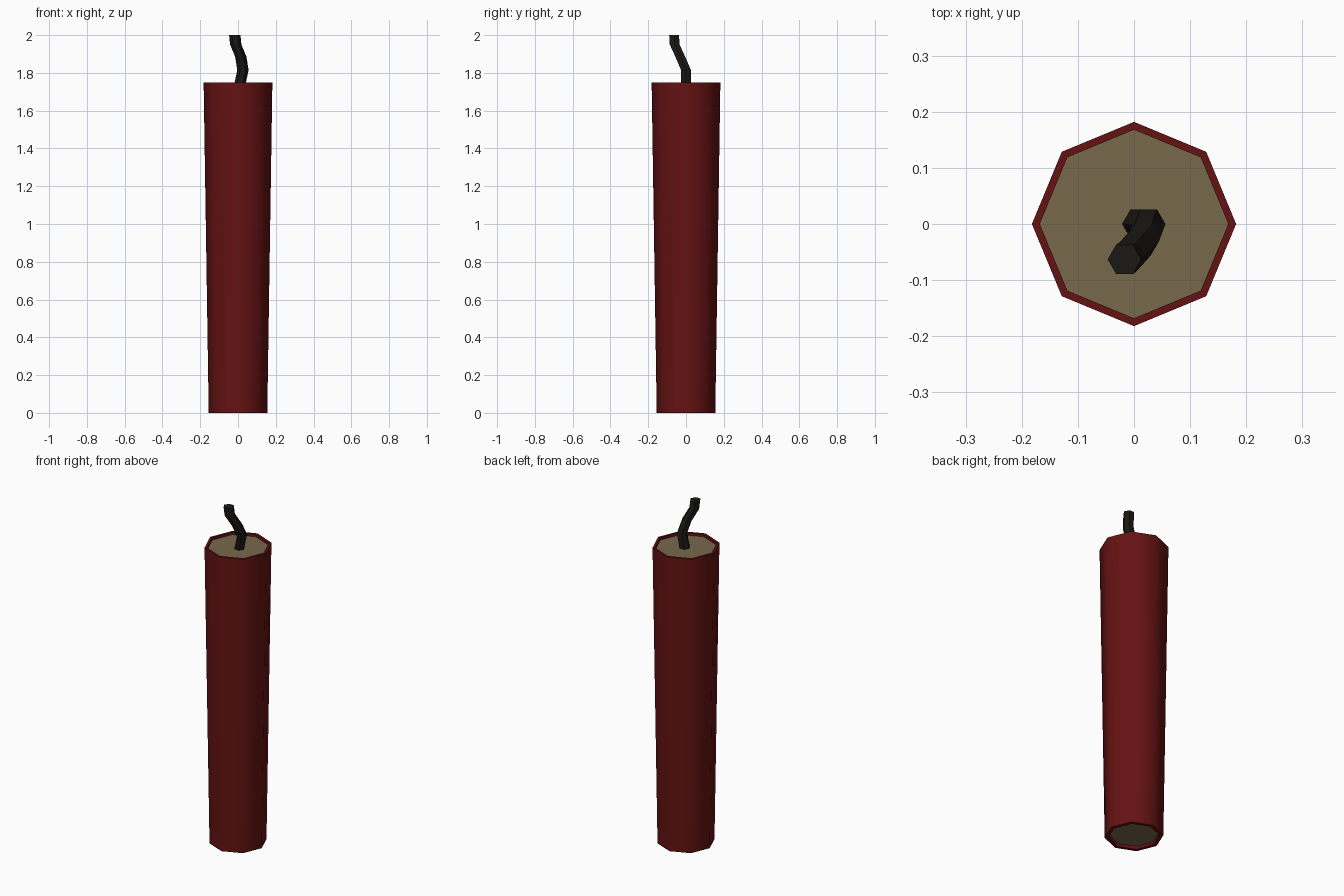
import bpy, bmesh, math

if "Cube" in bpy.data.objects:
    bpy.data.objects.remove(bpy.data.objects["Cube"])


def material(name, rgb):
    m = bpy.data.materials.new(name)
    m.diffuse_color = (*rgb, 1)
    m.use_nodes = True
    m.node_tree.nodes["Principled BSDF"].inputs["Base Color"].default_value = m.diffuse_color
    return m


def loft(name, rings, sides, mat, cap=False, turn=0.0):
    """Join regular polygons, each given as (x, y, z, radius)."""
    bm = bmesh.new()
    loops = []
    for x, y, z, r in rings:
        angles = [turn + math.tau * i / sides for i in range(sides)]
        loops.append([bm.verts.new((x + r * math.cos(a), y + r * math.sin(a), z)) for a in angles])
    for low, high in zip(loops, loops[1:]):
        for i in range(sides):
            j = (i + 1) % sides
            bm.faces.new((low[i], low[j], high[j], high[i]))
    if cap:
        bm.faces.new(loops[0][::-1])
        bm.faces.new(loops[-1])
    mesh = bpy.data.meshes.new(name)
    bm.to_mesh(mesh)
    bm.free()
    mesh.materials.append(mat)
    obj = bpy.data.objects.new(name, mesh)
    bpy.context.collection.objects.link(obj)
    bpy.ops.object.select_all(action='DESELECT')
    obj.select_set(True)
    bpy.context.view_layer.objects.active = obj
    bpy.ops.object.shade_smooth_by_angle(angle=math.radians(50))
    return obj


red = material("red_paper", (0.13, 0.006, 0.006))
tan = material("tan_filling", (0.19, 0.14, 0.073))
black = material("black_cord", (0.011, 0.009, 0.007))

# Tapered paper wrapper with thin lips folded in at both ends
loft("wrapper", [(0, 0, 0.015, 0.13), (0, 0, 0, 0.135), (0, 0, 0, 0.155),
                 (0, 0, 1.75, 0.182), (0, 0, 1.75, 0.168), (0, 0, 1.735, 0.168)], 8, red)

# Filling, slightly recessed at top and bottom
loft("filling", [(0, 0, 0.015, 0.13), (0, 0, 1.735, 0.168)], 8, tan, cap=True)

# Bent fuse
loft("fuse", [(0.008, 0, 1.73, 0.03), (0.026, 0, 1.815, 0.03), (0.015, -0.03, 1.885, 0.03),
              (-0.012, -0.06, 1.95, 0.03), (-0.017, -0.063, 2.0, 0.03)], 6, black, cap=True)
